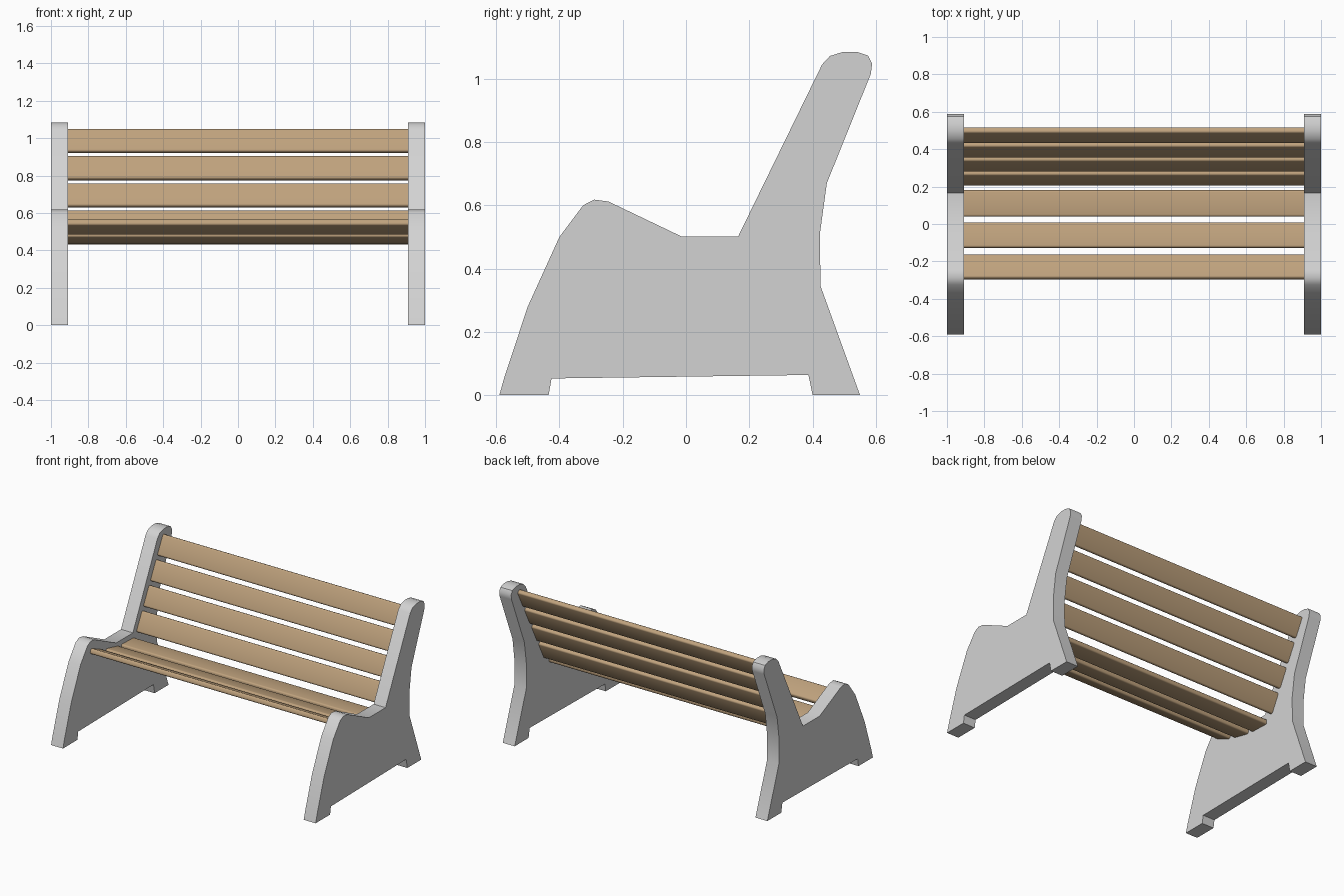
import bpy, bmesh, math

if "Cube" in bpy.data.objects:
    bpy.data.objects.remove(bpy.data.objects["Cube"])

def material(name, rgb):
    m = bpy.data.materials.new(name)
    m.diffuse_color = (*rgb, 1.0)
    m.use_nodes = True
    m.node_tree.nodes["Principled BSDF"].inputs["Base Color"].default_value = m.diffuse_color
    return m

CONCRETE = material("pale grey concrete", (0.65, 0.65, 0.65))
WOOD = material("tan wood", (0.52, 0.36, 0.205))

def extrude_profile(name, profile, x0, x1, mat):
    """Extrude a (y, z) outline along x."""
    bm = bmesh.new()
    face = bm.faces.new([bm.verts.new((x0, y, z)) for y, z in profile])
    ext = bmesh.ops.extrude_face_region(bm, geom=[face])
    moved = [v for v in ext["geom"] if isinstance(v, bmesh.types.BMVert)]
    bmesh.ops.translate(bm, verts=moved, vec=(x1 - x0, 0, 0))
    bmesh.ops.recalc_face_normals(bm, faces=bm.faces)
    me = bpy.data.meshes.new(name)
    bm.to_mesh(me)
    bm.free()
    me.materials.append(mat)
    ob = bpy.data.objects.new(name, me)
    bpy.context.collection.objects.link(ob)
    bpy.ops.object.select_all(action='DESELECT')
    ob.select_set(True)
    bpy.context.view_layer.objects.active = ob
    bpy.ops.object.shade_smooth_by_angle(angle=math.radians(35))
    return ob

def slat(name, y, z, tilt, length=0.137, thick=0.034, r=0.011):
    """Plank with rounded edges, tilted in the y-z plane (degrees)."""
    c, s = math.cos(math.radians(tilt)), math.sin(math.radians(tilt))
    pts = []
    for k, (sy, sz) in enumerate([(1, 1), (-1, 1), (-1, -1), (1, -1)]):
        for i in range(4):
            a = math.radians(90 * k + 30 * i)
            u = sy * (length / 2 - r) + r * math.cos(a)
            v = sz * (thick / 2 - r) + r * math.sin(a)
            pts.append((y + u * c - v * s, z + u * s + v * c))
    return extrude_profile(name, pts, -0.915, 0.915, WOOD)

# Concrete end frames, mirrored left and right
END = [(-0.59, 0), (-0.573, 0.06), (-0.50, 0.28), (-0.40, 0.50), (-0.325, 0.60),
       (-0.29, 0.618), (-0.245, 0.612), (-0.015, 0.502), (0.165, 0.502),
       (0.43, 1.045), (0.455, 1.072), (0.497, 1.085), (0.54, 1.085),
       (0.575, 1.073), (0.588, 1.048), (0.584, 1.015), (0.445, 0.67),
       (0.423, 0.51), (0.425, 0.345), (0.55, 0), (0.40, 0), (0.387, 0.064),
       (-0.425, 0.053), (-0.434, 0)]
frame = extrude_profile("end_frames", END, 0.91, 1.0, CONCRETE)
frame.modifiers.new("mirror", 'MIRROR')

# Seat slats, flattening toward the back
for i, (y, z, tilt) in enumerate([(-0.23, 0.525, -24), (-0.06, 0.472, -13), (0.11, 0.451, -2)]):
    slat(f"seat_slat_{i + 1}", y, z, tilt, 0.137 + 0.002 * i)

# Backrest slats, evenly stepped up the sloping back
for i in range(4):
    slat(f"back_slat_{i + 1}", 0.248 + 0.0755 * i, 0.548 + 0.1455 * i, 63)
